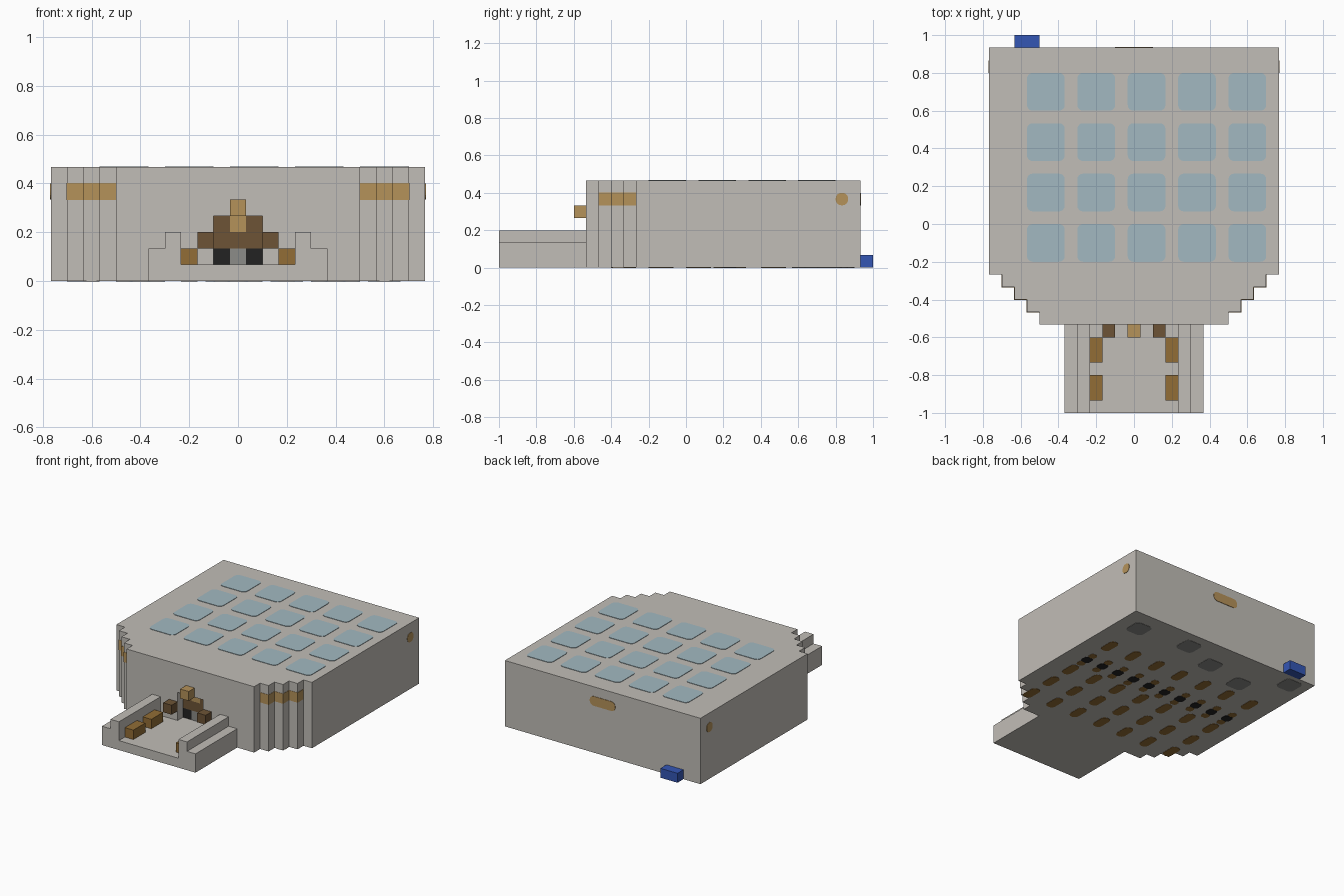
import bpy, bmesh, math

U = 1 / 15  # one building block

if "Cube" in bpy.data.objects:
    bpy.data.objects.remove(bpy.data.objects["Cube"], do_unlink=True)


def material(name, *rgb):
    lin = [((c / 255 + 0.055) / 1.055) ** 2.4 for c in rgb]
    m = bpy.data.materials.new(name)
    m.use_nodes = True
    m.diffuse_color = (*lin, 1)
    node = next(n for n in m.node_tree.nodes if n.type == "BSDF_PRINCIPLED")
    node.inputs["Base Color"].default_value = (*lin, 1)
    return m


STONE = material("pale stone", 193, 189, 183)
GLASS = material("sky glass", 162, 185, 193)
TAN = material("tan wood", 181, 146, 90)
BROWN = material("brown wood", 146, 109, 54)
DARK = material("dark wood", 109, 84, 54)
BLACK = material("black", 34, 34, 34)
GREY = material("grey", 140, 140, 136)
BLUE = material("blue", 52, 86, 180)


def prism(name, outline, z0, z1, mat):
    """Extrude an outline (in metres) from z0 to z1."""
    bm = bmesh.new()
    face = bm.faces.new([bm.verts.new((x, y, z0)) for x, y in outline])
    ext = bmesh.ops.extrude_face_region(bm, geom=[face])
    tops = [v for v in ext["geom"] if isinstance(v, bmesh.types.BMVert)]
    bmesh.ops.translate(bm, verts=tops, vec=(0, 0, z1 - z0))
    bmesh.ops.recalc_face_normals(bm, faces=bm.faces)
    mesh = bpy.data.meshes.new(name)
    bm.to_mesh(mesh)
    bm.free()
    mesh.materials.append(mat)
    ob = bpy.data.objects.new(name, mesh)
    bpy.context.scene.collection.objects.link(ob)
    return ob


def box(name, mat, x, y, z, grow=0.0):
    """Box from ranges in blocks, optionally grown by a hair."""
    (x0, x1), (y0, y1), (z0, z1) = [
        (a * U - grow, b * U + grow) for a, b in (x, y, z)]
    return prism(name, [(x0, y0), (x1, y0), (x1, y1), (x0, y1)], z0, z1, mat)


def plate(name, mat, cx, cy, w, d, z0, z1, r=0.03):
    """Thin rounded plate, centre and size in blocks."""
    pts = []
    for i, (sx, sy) in enumerate([(1, 1), (-1, 1), (-1, -1), (1, -1)]):
        for k in range(5):
            a = math.pi / 2 * (i + k / 4)
            pts.append((cx * U + sx * (w * U / 2 - r) + r * math.cos(a),
                        cy * U + sy * (d * U / 2 - r) + r * math.sin(a)))
    return prism(name, pts, z0, z1, mat)


# Main hall with stepped front corners
half = [(7.5, -8)]
for i in range(4):
    half += [(7.5 + i, -7 + i), (8.5 + i, -7 + i)]
half.append((11.5, 14))
outline = half + [(-x, y) for x, y in reversed(half)]
hall = prism("hall", [(x * U, y * U) for x, y in outline], 0, 7 * U, STONE)

# Entrance recess cut into the front wall
cutter = box("entrance_cutter", STONE, (-1.5, 1.5), (-9, -7), (1, 4))
cutter.hide_render = True
mod = hall.modifiers.new("entrance", "BOOLEAN")
mod.operation, mod.solver, mod.object = "DIFFERENCE", "EXACT", cutter
bpy.context.view_layer.objects.active = hall
bpy.ops.object.modifier_apply(modifier=mod.name)
bpy.data.objects.remove(cutter, do_unlink=True)

# Doors and wood panels at the back of the recess
box("door_panel", GREY, (-.5, .5), (-7.1, -7), (1, 2))
box("lintel", DARK, (-1.5, 1.5), (-7.1, -7), (2, 3))
box("lintel_centre", TAN, (-.5, .5), (-7.1, -7), (3, 4))
box("sign_block", TAN, (-.5, .5), (-9, -8), (4, 5))

# Porch floor
box("porch_floor", STONE, (-5.5, 5.5), (-15, -8), (0, 1))


def mirrored(name, mat, x, y, z, grow=0.0):
    box("left_" + name, mat, x, y, z, grow)
    box("right_" + name, mat, (-x[1], -x[0]), y, z, grow)


# Paired parts: porch walls, benches, doors, bands
mirrored("porch_wall", STONE, (3.5, 4.5), (-15, -8), (1, 3))
mirrored("porch_ledge", STONE, (4.5, 5.5), (-15, -8), (1, 2))
mirrored("front_bench", BROWN, (2.5, 3.5), (-14, -12), (1, 2))
mirrored("rear_bench", BROWN, (2.5, 3.5), (-11, -9), (1, 2))
mirrored("entrance_block", DARK, (1.5, 2.5), (-9, -8), (2, 3))
mirrored("door", BLACK, (.5, 1.5), (-7.1, -7), (1, 2))
mirrored("upper_panel", DARK, (.5, 1.5), (-7.1, -7), (3, 4))
for i in range(3):
    mirrored(f"corner_band_{i}", TAN, (7.5 + i, 8.5 + i), (-7 + i, -6 + i),
             (5, 6), 0.002)

# Rounded wall plates on the back and sides
for name, loc, turn, w in (("back_plate", (0, 14 * U, 5.5 * U), 0, 3),
                           ("left_plate", (11.5 * U, 12.5 * U, 5.5 * U), 1, 1),
                           ("right_plate", (-11.5 * U, 12.5 * U, 5.5 * U), 1, 1)):
    ob = plate(name, TAN, 0, 0, w, 1, -0.003, 0.003)
    ob.rotation_euler = (math.pi / 2, 0, turn * math.pi / 2)
    ob.location = loc

# Rear blue box
box("blue_box", BLUE, (-9.5, -7.5), (14, 15), (0, 1))

# Skylights
for i in range(5):
    for j in range(4):
        plate(f"skylight_{i}_{j}", GLASS, -7 + 4 * i, -1.5 + 4 * j, 3, 3,
              7 * U - 0.002, 7 * U + 0.003)

# Underside markings
for x in range(-9, 10, 3):
    for y in (-5, -2, 1, 7):
        plate(f"floor_bar_{x}_{y}", BROWN, x, y, 1, 2, -0.002, 0.002)
for x in range(-9, 10, 2):
    plate(f"floor_stud_{x}", BLACK, x, 3.5, 1, 1, -0.002, 0.002, 0.02)
    for y in (2.6, 4.4):
        plate(f"floor_dot_{x}_{y}", BROWN, x, y, .8, .8, -0.0015, 0.002, 0.02)
for x, y in ((9, 11.5), (3, 12), (-1, 10.5), (-5.5, 9.5), (-9.5, 12.5)):
    plate(f"floor_patch_{x}", GREY, x, y, 2, 2, -0.002, 0.002)
